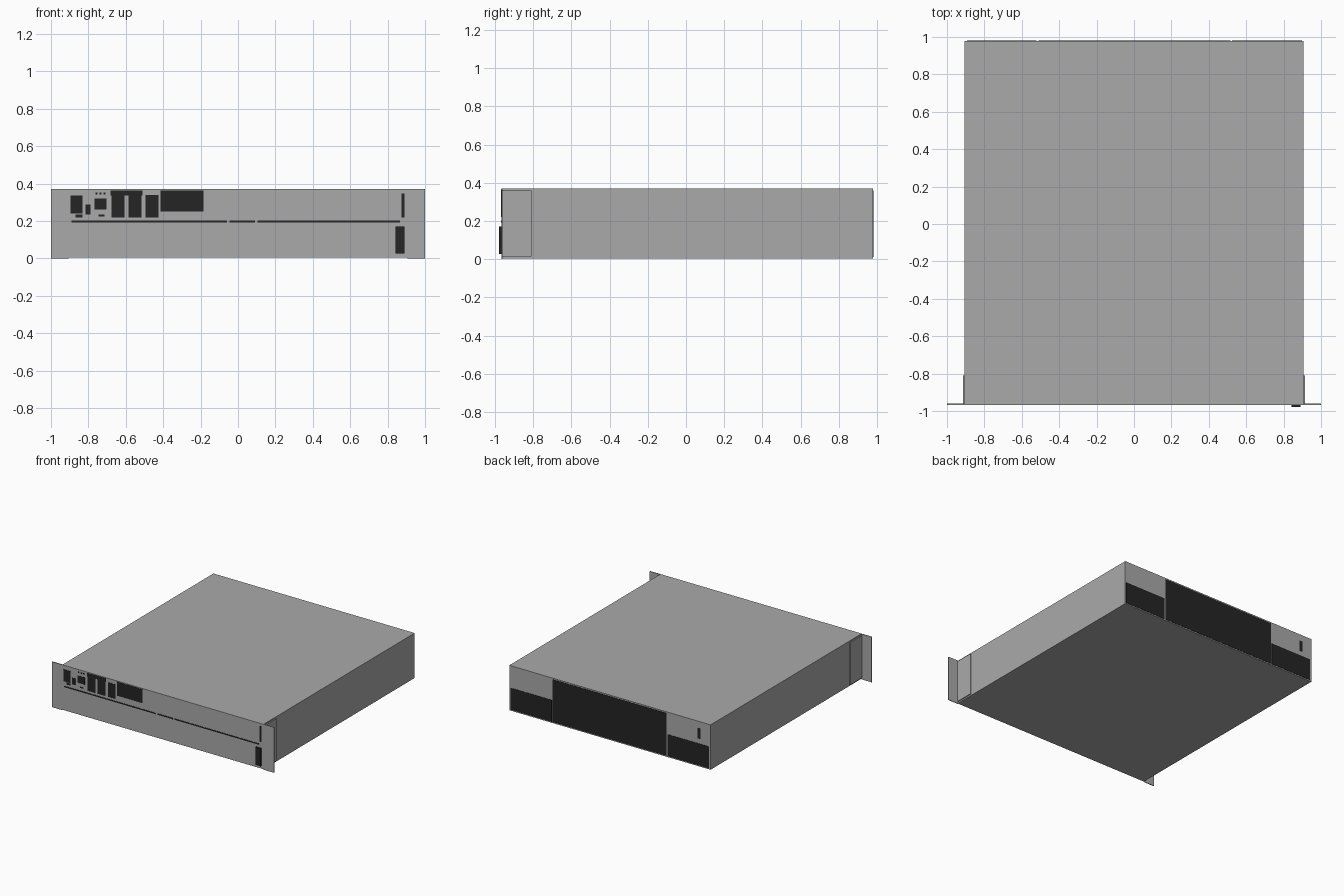
import bpy
import bmesh
from mathutils import Matrix, Vector

default_cube = bpy.data.objects.get("Cube")
if default_cube:
    bpy.data.objects.remove(default_cube, do_unlink=True)


def make_material(name, value):
    material = bpy.data.materials.new(name)
    material.use_nodes = True
    color = (value, value, value, 1)
    material.diffuse_color = color
    material.node_tree.nodes["Principled BSDF"].inputs["Base Color"].default_value = color
    return material


GREY = make_material("grey metal", 0.4)
BLACK = make_material("black plastic", 0.018)

FRONT, BACK, HALF_WIDTH = -0.967, 0.979, 0.907
BOTTOM, TOP = 0.004, 0.37
RELIEF = 0.002


def box(name, x_range, y_range, z_range, material):
    """Axis-aligned box given by its extents."""
    low, high = (Vector(corner) for corner in zip(x_range, y_range, z_range))
    bm = bmesh.new()
    placement = Matrix.Translation((low + high) / 2) @ Matrix.Diagonal((high - low).to_4d())
    bmesh.ops.create_cube(bm, size=1, matrix=placement)
    mesh = bpy.data.meshes.new(name)
    bm.to_mesh(mesh)
    bm.free()
    mesh.materials.append(material)
    obj = bpy.data.objects.new(name, mesh)
    bpy.context.collection.objects.link(obj)
    return obj


def front_plate(name, left, right, low, high, relief=RELIEF):
    return box(name, (left, right), (FRONT - relief, FRONT + RELIEF), (low, high), BLACK)


def back_plate(name, left, right, low, high):
    return box(name, (left, right), (BACK - RELIEF, BACK + RELIEF), (low, high), BLACK)


# Main case
box("chassis", (-HALF_WIDTH, HALF_WIDTH), (FRONT, BACK), (BOTTOM, TOP), GREY)

# Rack mounting brackets: front flange and side strap on each side
for side, sign in (("left", 1), ("right", -1)):
    flange_x = sorted((sign * HALF_WIDTH, sign))
    strap_x = sorted((sign * HALF_WIDTH, sign * 0.915))
    box(side + "_rack_flange", flange_x, (FRONT, FRONT + 0.006), (0, TOP), GREY)
    box(side + "_bracket_strap", strap_x, (FRONT, -0.81), (0.015, 0.36), GREY)

# Connectors and openings on the front panel
front_plate("large_port", -0.896, -0.832, 0.24, 0.337)
front_plate("port_label", -0.869, -0.832, 0.22, 0.235)
front_plate("small_port", -0.816, -0.789, 0.235, 0.289)
front_plate("network_port", -0.767, -0.703, 0.262, 0.32)
front_plate("reset_slot", -0.746, -0.714, 0.225, 0.235)
for index in range(3):
    x = -0.762 + index * 0.022
    front_plate(f"indicator_{index}", x, x + 0.01, 0.343, 0.353)

# Row of module bays with a shared header
front_plate("module_header", -0.682, -0.511, 0.337, 0.364)
for index in range(3):
    x = -0.677 + index * 0.091
    front_plate(f"module_bay_{index}", x, x + 0.07, 0.22, 0.338)
front_plate("expansion_bay", -0.414, -0.184, 0.251, 0.364)

# Seam across the front panel, in three lengths
for index, (left, right) in enumerate(((-0.89, -0.06), (-0.045, 0.09), (0.105, 0.865))):
    front_plate(f"front_seam_{index}", left, right, 0.193, 0.203)

# Latch and raised pull handle at the left end
front_plate("latch_slot", 0.874, 0.89, 0.22, 0.348)
front_plate("pull_handle", 0.842, 0.89, 0.027, 0.171, 0.012)

# Rear vents and power inlet
back_plate("fan_vent", -0.511, 0.517, 0.012, 0.36)
back_plate("left_supply_vent", 0.524, 0.897, 0.012, 0.19)
back_plate("right_supply_vent", -0.893, -0.52, 0.012, 0.19)
back_plate("rear_port", -0.817, -0.79, 0.23, 0.315)
